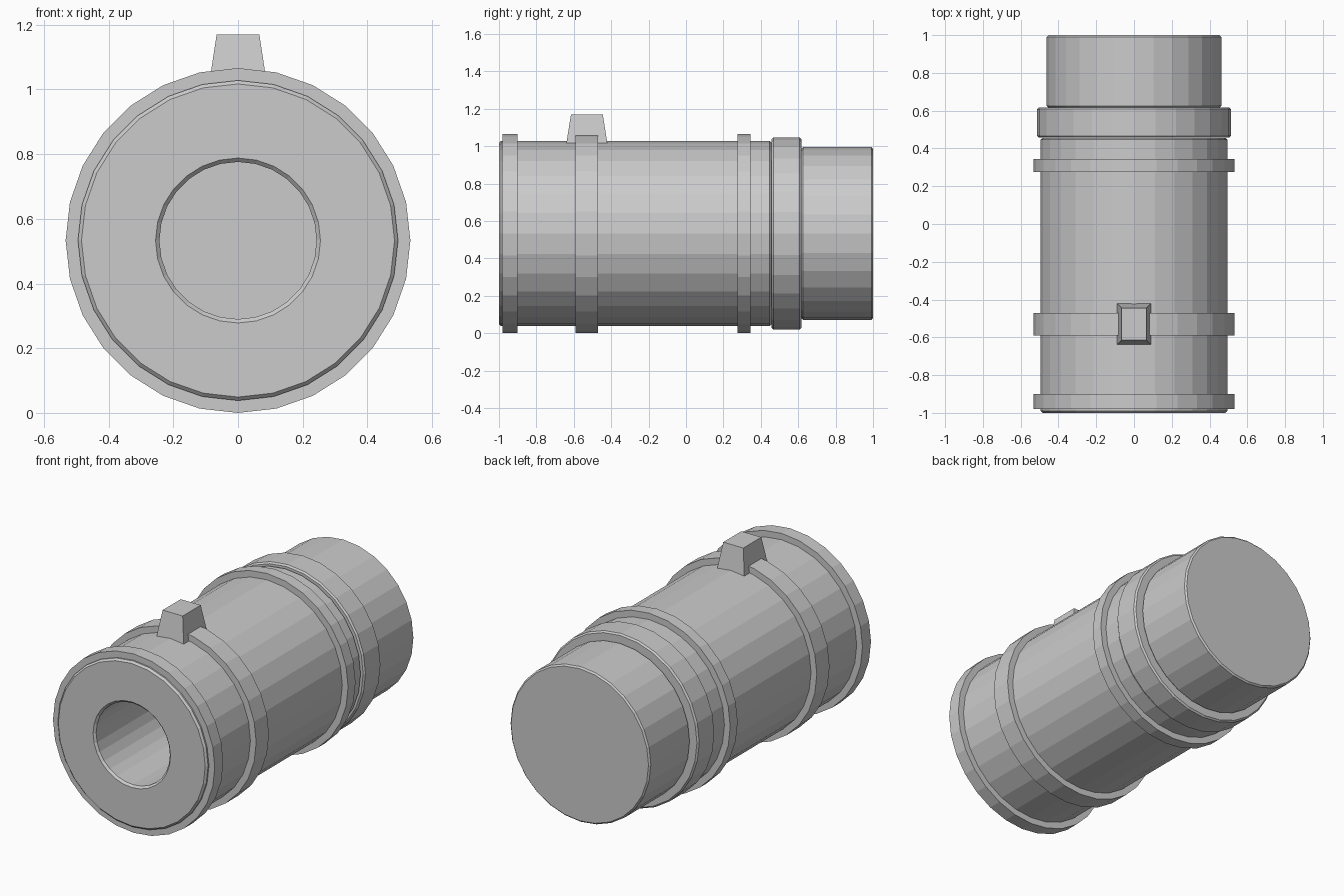
import bpy, bmesh, math

if "Cube" in bpy.data.objects:
    bpy.data.objects.remove(bpy.data.objects["Cube"])

SIDES = 28
AXIS_Z = 0.533


def finish(name, bm):
    bmesh.ops.recalc_face_normals(bm, faces=bm.faces[:])
    mesh = bpy.data.meshes.new(name)
    bm.to_mesh(mesh)
    bm.free()
    obj = bpy.data.objects.new(name, mesh)
    bpy.context.collection.objects.link(obj)
    return obj


def lathe(name, profile, closed=False):
    """Revolve (radius, y) points about the long axis; open profiles get end caps."""
    bm = bmesh.new()
    loops = []
    for r, y in profile:
        loops.append([bm.verts.new((r * math.sin(2 * math.pi * i / SIDES), y,
                                    AXIS_Z + r * math.cos(2 * math.pi * i / SIDES)))
                      for i in range(SIDES)])
    pairs = list(zip(loops, loops[1:]))
    if closed:
        pairs.append((loops[-1], loops[0]))
    else:
        bm.faces.new(loops[0])
        bm.faces.new(loops[-1])
    for a, b in pairs:
        for i in range(SIDES):
            j = (i + 1) % SIDES
            bm.faces.new((a[i], a[j], b[j], b[i]))
    return finish(name, bm)


def drum(name, r, y0, y1, c=0.009):
    """Solid cylinder with chamfered rims."""
    return lathe(name, [(r - c, y0), (r, y0 + c), (r, y1 - c), (r - c, y1)])


# Main barrel with chamfered rims and a blind bore in the front
lathe("barrel", [(0.243, 0.0), (0.243, -0.988), (0.255, -1.0), (0.484, -1.0),
                 (0.495, -0.989), (0.495, 0.447), (0.486, 0.456)])

# Raised bands around the barrel
for name, y0, y1 in (("front_band", -0.98, -0.90),
                     ("middle_band", -0.59, -0.47),
                     ("rear_band", 0.275, 0.345)):
    lathe(name, [(0.47, y0), (0.533, y0), (0.533, y1), (0.47, y1)], closed=True)

# Collar and narrower rear section
drum("collar", 0.513, 0.458, 0.617)
drum("rear_section", 0.462, 0.617, 1.0)

# Tapered lug on top of the middle band
bm = bmesh.new()
bmesh.ops.create_cube(bm, size=2)
for v in bm.verts:
    top = v.co.z > 0
    hx, hy, z = (0.066, 0.085, 1.17) if top else (0.092, 0.112, 1.0)
    v.co = (math.copysign(hx, v.co.x), -0.53 + math.copysign(hy, v.co.y), z)
finish("lug", bm)
